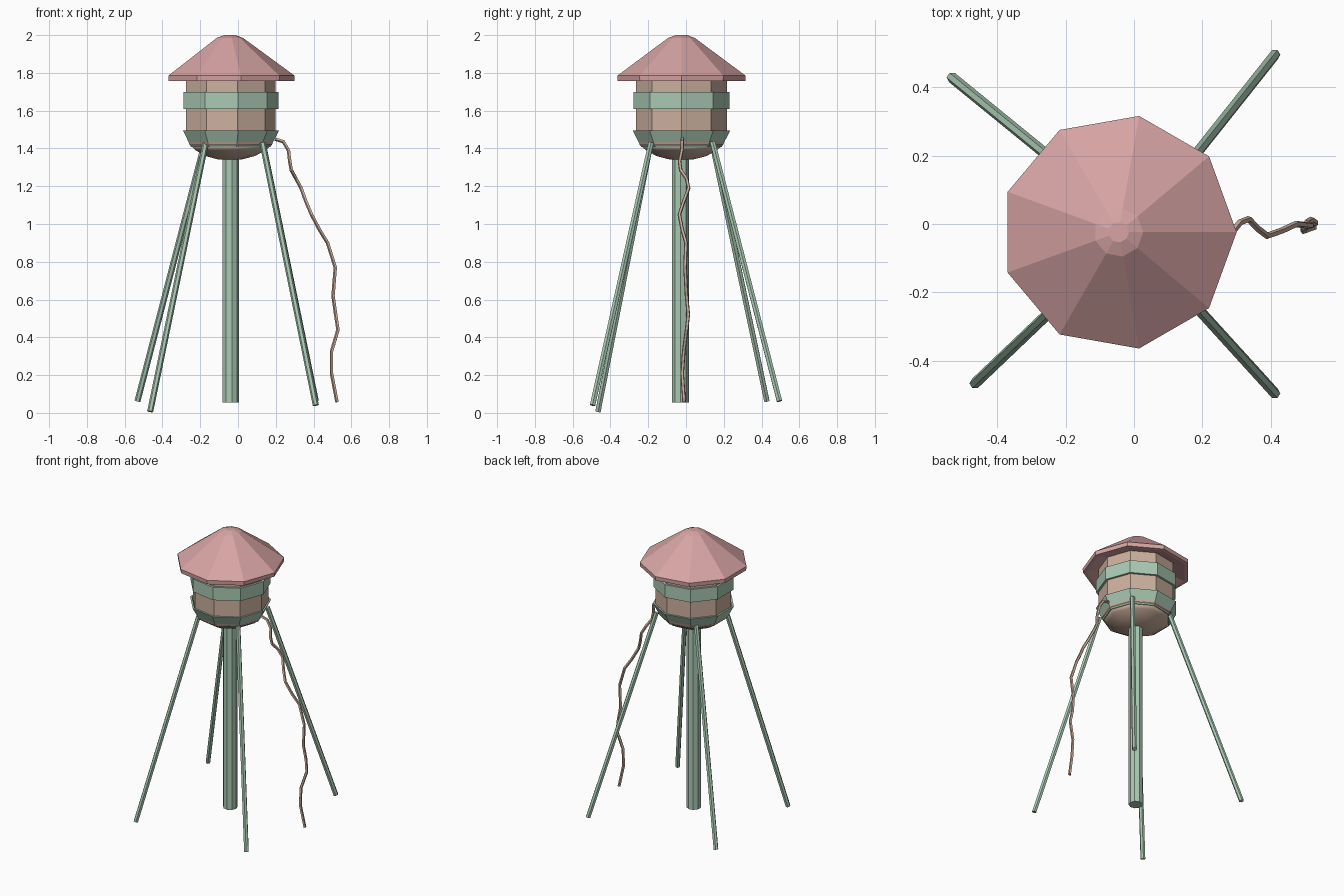
import bpy, bmesh
from math import cos, sin, tau
from mathutils import Vector

if "Cube" in bpy.data.objects:
    bpy.data.objects.remove(bpy.data.objects["Cube"])

CX, CY, SIDES = -0.045, -0.024, 9


def material(name, rgb):
    m = bpy.data.materials.new(name)
    m.diffuse_color = (*rgb, 1)
    m.use_nodes = True
    m.node_tree.nodes["Principled BSDF"].inputs["Base Color"].default_value = m.diffuse_color
    return m


PINK = material("roof_pink", (0.68, 0.37, 0.37))
GREEN = material("painted_green", (0.40, 0.58, 0.45))
TAN = material("tank_tan", (0.60, 0.43, 0.34))


def finish(bm, name, mat):
    bmesh.ops.recalc_face_normals(bm, faces=bm.faces)
    me = bpy.data.meshes.new(name)
    bm.to_mesh(me)
    bm.free()
    me.materials.append(mat)
    ob = bpy.data.objects.new(name, me)
    bpy.context.collection.objects.link(ob)
    return ob


def lathe(name, profile, mat, center=(CX, CY), closed=False):
    """Nine-sided turned part from (radius, z) points; capped, or a closed ring."""
    bm = bmesh.new()
    rings = [[bm.verts.new((center[0] + r * cos(tau * i / SIDES),
                            center[1] + r * sin(tau * i / SIDES), z))
              for i in range(SIDES)] for r, z in profile]
    pairs = list(zip(rings, rings[1:]))
    if closed:
        pairs.append((rings[-1], rings[0]))
    else:
        bm.faces.new(rings[0])
        bm.faces.new(rings[-1])
    for a, b in pairs:
        for i in range(SIDES):
            j = (i + 1) % SIDES
            bm.faces.new((a[i], a[j], b[j], b[i]))
    return finish(bm, name, mat)


def tube(name, points, radius, sides, mat):
    """Capped tube along a path of points."""
    pts = [Vector(p) for p in points]
    bm = bmesh.new()
    rings = []
    for k, p in enumerate(pts):
        d = (pts[min(k + 1, len(pts) - 1)] - pts[max(k - 1, 0)]).normalized()
        u = Vector((0, 1, 0)).cross(d).normalized()
        v = d.cross(u)
        rings.append([bm.verts.new(p + radius * (u * cos(tau * i / sides) + v * sin(tau * i / sides)))
                      for i in range(sides)])
    for a, b in zip(rings, rings[1:]):
        for i in range(sides):
            j = (i + 1) % sides
            bm.faces.new((a[i], a[j], b[j], b[i]))
    bm.faces.new(rings[0])
    bm.faces.new(rings[-1])
    return finish(bm, name, mat)


# Roof with rim, recessed underside and blunt tip
lathe("roof", [(0.22, 1.785), (0.32, 1.757), (0.343, 1.757), (0.345, 1.785),
               (0.072, 1.985), (0.03, 2.0)], PINK)

# Tank body with rounded bottom
lathe("tank", [(0.244, 1.79), (0.244, 1.47), (0.225, 1.42)], TAN)
dome = lathe("tank_bottom", [(0.225, 1.42), (0.19, 1.39), (0.135, 1.36), (0.07, 1.343), (0.02, 1.338)], TAN)
dome.data.polygons.foreach_set("use_smooth", [True] * len(dome.data.polygons))

# Hoops around the tank
lathe("upper_band", [(0.24, 1.61), (0.259, 1.61), (0.259, 1.70), (0.24, 1.70)], GREEN, closed=True)
lathe("lower_band", [(0.205, 1.408), (0.217, 1.408), (0.262, 1.495), (0.25, 1.495)], GREEN, closed=True)

# Central pipe
lathe("center_pipe", [(0.046, 0.055), (0.046, 1.36)], GREEN, center=(-0.040, -0.029))

# Splayed legs, each ending at a slightly different height
for name, top, foot in (
        ("front_left_leg", (-0.17, -0.185, 1.435), (-0.465, -0.466, 0.007)),
        ("front_right_leg", (0.13, -0.185, 1.43), (0.412, -0.495, 0.04)),
        ("back_left_leg", (-0.175, 0.137, 1.435), (-0.532, 0.428, 0.063)),
        ("back_right_leg", (0.13, 0.14, 1.435), (0.412, 0.495, 0.062))):
    tube(name, (top, foot), 0.016, 6, GREEN)

# Hanging rope
tube("rope", [(0.195, -0.02, 1.45), (0.24, -0.02, 1.437), (0.268, -0.022, 1.39),
              (0.275, -0.034, 1.33), (0.283, -0.028, 1.285), (0.308, 0.003, 1.24),
              (0.335, 0.014, 1.19), (0.36, -0.012, 1.12), (0.39, -0.035, 1.05),
              (0.432, -0.02, 0.97), (0.475, 0.0, 0.90), (0.516, -0.005, 0.77),
              (0.504, 0.003, 0.62), (0.518, 0.012, 0.52), (0.53, 0.003, 0.44),
              (0.496, -0.012, 0.325), (0.496, -0.02, 0.21), (0.525, -0.01, 0.057)],
     0.010, 5, TAN)
